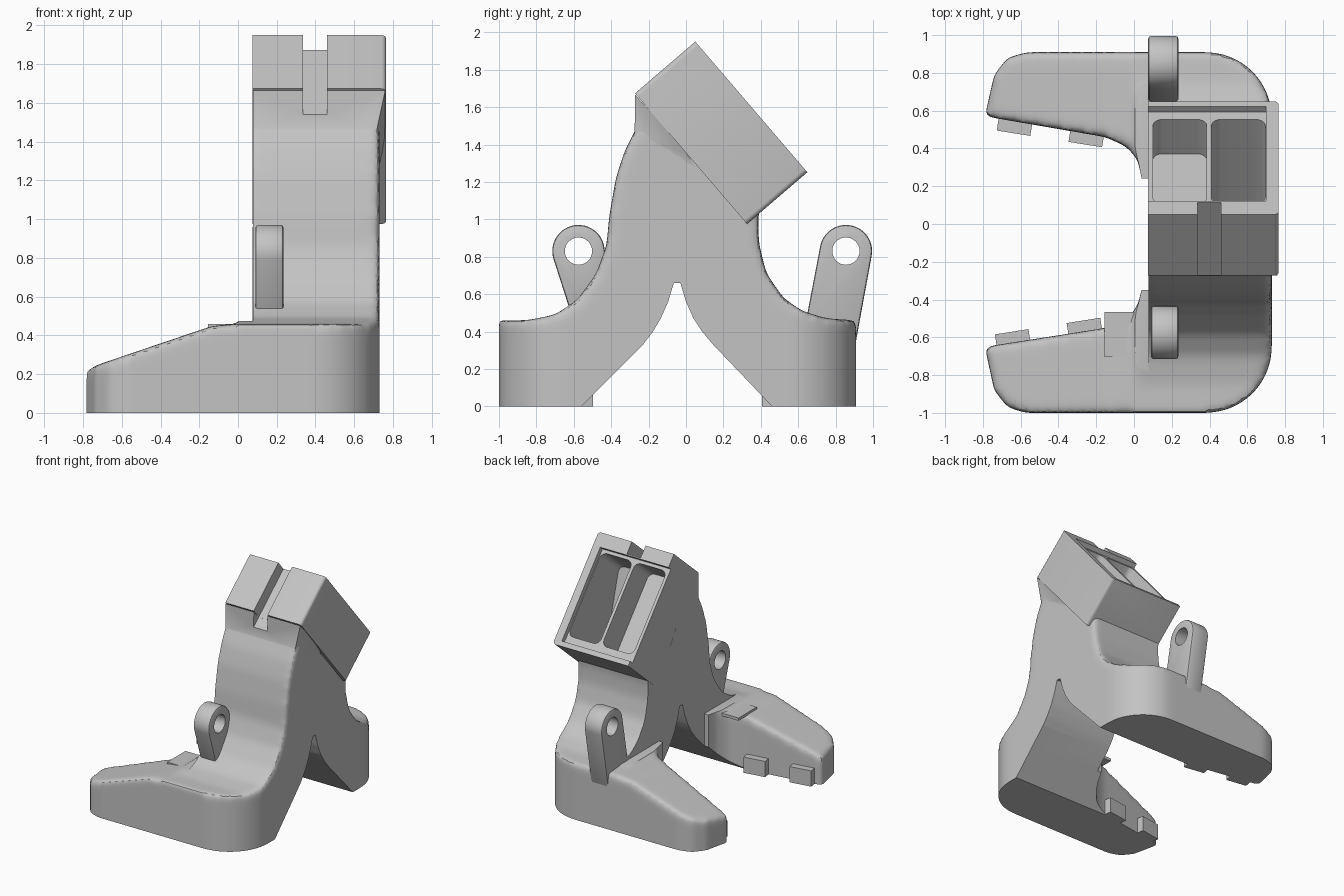
import bpy, bmesh, math
from mathutils import Vector, Matrix

cube = bpy.data.objects.get("Cube")
if cube:
    bpy.data.objects.remove(cube, do_unlink=True)

grey = bpy.data.materials.new("plain grey")
grey.use_nodes = True
tone = (0.55, 0.55, 0.55, 1)
grey.diffuse_color = tone
grey.node_tree.nodes["Principled BSDF"].inputs["Base Color"].default_value = tone


def make(name, bm):
    bmesh.ops.recalc_face_normals(bm, faces=bm.faces[:])
    mesh = bpy.data.meshes.new(name)
    bm.to_mesh(mesh)
    bm.free()
    mesh.materials.append(grey)
    obj = bpy.data.objects.new(name, mesh)
    bpy.context.collection.objects.link(obj)
    return obj


def prism(name, axis, pts, lo, hi, round_sides=(), radius=0.0, both=True):
    """Extrude a 2D outline along an axis; optionally round chosen outline edges."""
    place = {"x": lambda p, t: (t, p[0], p[1]),
             "y": lambda p, t: (p[0], t, p[1]),
             "z": lambda p, t: (p[0], p[1], t)}[axis]
    bm = bmesh.new()
    a = [bm.verts.new(place(p, lo)) for p in pts]
    b = [bm.verts.new(place(p, hi)) for p in pts]
    n = len(pts)
    bm.faces.new(a)
    bm.faces.new(b[::-1])
    for i in range(n):
        j = (i + 1) % n
        bm.faces.new((a[i], b[i], b[j], a[j]))
    rings = (a, b) if both else (b,)
    edges = [bm.edges.get((r[i], r[(i + 1) % n])) for r in rings for i in round_sides]
    if edges:
        bmesh.ops.bevel(bm, geom=edges, offset=radius, segments=5,
                        profile=0.5, affect='EDGES')
    return make(name, bm)


def box(name, lo, hi):
    return prism(name, "z", [(lo[0], lo[1]), (hi[0], lo[1]), (hi[0], hi[1]), (lo[0], hi[1])],
                 lo[2], hi[2])


def hull(name, pts):
    bm = bmesh.new()
    for p in pts:
        bm.verts.new(p)
    bmesh.ops.convex_hull(bm, input=bm.verts[:])
    return make(name, bm)


def apply(obj):
    deps = bpy.context.evaluated_depsgraph_get()
    deps.update()
    mesh = bpy.data.meshes.new_from_object(obj.evaluated_get(deps))
    obj.modifiers.clear()
    obj.data = mesh


def combine(obj, other, op):
    m = obj.modifiers.new("cut", 'BOOLEAN')
    m.operation, m.solver, m.object = op, 'EXACT', other
    apply(obj)
    bpy.data.objects.remove(other, do_unlink=True)


def arc(cx, cy, r, start, end, steps=12):
    return [(cx + r * math.cos(math.radians(start + (end - start) * i / steps)),
             cy + r * math.sin(math.radians(start + (end - start) * i / steps)))
            for i in range(steps + 1)]


# Body: side profile, plan outline and front outline intersected
LEFT = 0.075
side = [(-1, -.2), (-1, .46), (-.85, .46), (-.7, .49), (-.58, .57), (-.48, .71),
        (-.425, .86), (-.41, 1.02), (-.375, 1.22), (-.33, 1.36), (-.28, 1.46),
        (-.23, 1.56), (-.08, 1.55), (.4, 1.1), (.385, 1.0), (.39, .87), (.43, .71),
        (.52, .58), (.62, .51), (.75, .47), (.91, .46), (.91, -.2)]
plan = [(-.79, -.65), (-.74, -.88), (-.67, -.97), (-.56, -1.005)]
plan += arc(.38, -.65, .35, -90, 0) + arc(.38, .56, .35, 0, 90)
plan += [(-.55, .915), (-.67, .88), (-.74, .79), (-.79, .57), (-.15, .46), (-.04, .41),
         (.02, .34), (.045, .22), (.045, -.33), (.02, -.43), (-.04, -.51), (-.15, -.55)]
front = [(-.79, -.2), (-.79, .22), (-.72, .25), (-.13, .45), (0, .46), (.03, .5),
         (.03, 2), (.8, 2), (.8, -.2)]
body = prism("body", "x", side, -1, 1)
combine(body, prism("plan_tool", "z", plan, -.15, 2.2), 'INTERSECT')
combine(body, prism("front_tool", "y", front, -1.2, 1.2), 'INTERSECT')

# Soften the outer edges before the crisp cuts
m = body.modifiers.new("remesh", 'REMESH')
m.mode, m.voxel_size = 'VOXEL', 0.02
m = body.modifiers.new("soften", 'SMOOTH')
m.factor, m.iterations = 0.5, 14
apply(body)

# Crisp cuts: flat base, flush inner wall and the arch between the feet
arch = [(-.76, -.2), (-.56, 0), (-.23, .33), (-.18, .395), (-.135, .47), (-.095, .56),
        (-.065, .66), (-.03, .66), (0, .56), (.04, .47), (.09, .395), (.145, .33),
        (.46, 0), (.66, -.2)]
combine(body, box("base_tool", (-2, -2, -1), (2, 2, 0)), 'DIFFERENCE')
combine(body, box("wall_tool", (-1, -2, .475), (LEFT + .003, 2, 3)), 'DIFFERENCE')
combine(body, box("inner_tool", (-.5, -.35, -.5), (LEFT + .003, .24, 1)), 'DIFFERENCE')
combine(body, prism("arch_tool", "x", arch, -1.5, 1.5), 'DIFFERENCE')

# Tilted head: coordinates run along the mouth (a) and into the head (d)
top = Vector((.05, 1.95))
along, inward = Vector((.651, -.759)), Vector((-.759, -.651))


def at(a, d):
    return tuple(top + along * a + inward * d)


head = prism("head", "x", [at(0, 0), at(.92, 0), at(.92, .425), at(0, .425)],
             LEFT, .765, (1, 3), .025, both=False)
neck_top, neck_low = [(-.272, 1.665), (-.04, 1.42)], [(-.275, 1.44), (.1, 1.2)]
neck = hull("neck", [(LEFT + .002, y, z) for y, z in neck_top + neck_low]
            + [(.76, y, z) for y, z in neck_top] + [(.712, y, z) for y, z in neck_low])
combine(head, neck, 'UNION')
combine(body, head, 'UNION')

# Slot over the head, recessed mouth and two pockets
slot = [at(.1, -.2), at(.1, .8), at(-.5, .8), at(-.5, -.2)]
combine(body, prism("slot_tool", "x", slot, .335, .46), 'DIFFERENCE')
recess = [at(.11, -.1), at(.88, -.1), at(.88, .04), at(.11, .04)]
combine(body, prism("recess_tool", "x", recess, -.1, .7), 'DIFFERENCE')
for x0, x1, low, high in ((.1, .385, .28, .28), (.41, .695, .66, .34)):
    pocket = [at(.135, -.1), at(.82, -.1), at(.82, low), at(.135, high)]
    combine(body, prism("pocket_tool", "x", pocket, x0, x1, (1, 3), .05), 'DIFFERENCE')


# Pierced lugs on both feet
def lug(name, cy, cz, base, x0, x1, start, end):
    obj = prism(name, "x", arc(cy, cz, .14, start, end, 28) + base, x0, x1)
    m = obj.modifiers.new("edge", 'BEVEL')
    m.width, m.segments, m.limit_method = .014, 2, 'ANGLE'
    m.angle_limit = math.radians(50)
    apply(obj)
    combine(obj, prism("hole_tool", "x", arc(cy, cz, .073, 0, 348.75, 31), -1, 1), 'DIFFERENCE')
    return obj


parts = [body,
         lug("front_lug", -.575, .83, [(-.6, .45), (-.5, .45)], .09, .235, -15, 198),
         lug("back_lug", .855, .83, [(.64, .45), (.9, .3)], LEFT, .235, -12, 168)]

# Gripping pads on the inner sides of the feet
for name, x, y, turn in (("front_outer_pad", -.64, -.62, 9), ("front_inner_pad", -.26, -.56, 9),
                         ("back_outer_pad", -.63, .53, -9), ("back_inner_pad", -.25, .47, -9)):
    pad = box(name, (-.09, -.05, 0), (.09, .05, .13))
    pad.data.transform(Matrix.Translation((x, y, 0)) @ Matrix.Rotation(math.radians(turn), 4, 'Z'))
    parts.append(pad)

# Thin ledge on top of the front foot
parts.append(box("foot_ledge", (-.155, -.705, .435), (.08, -.465, .458)))

# Smooth shading with sharp creases
bpy.ops.object.select_all(action='DESELECT')
for obj in parts:
    obj.select_set(True)
bpy.context.view_layer.objects.active = body
bpy.ops.object.shade_smooth_by_angle(angle=math.radians(30))
